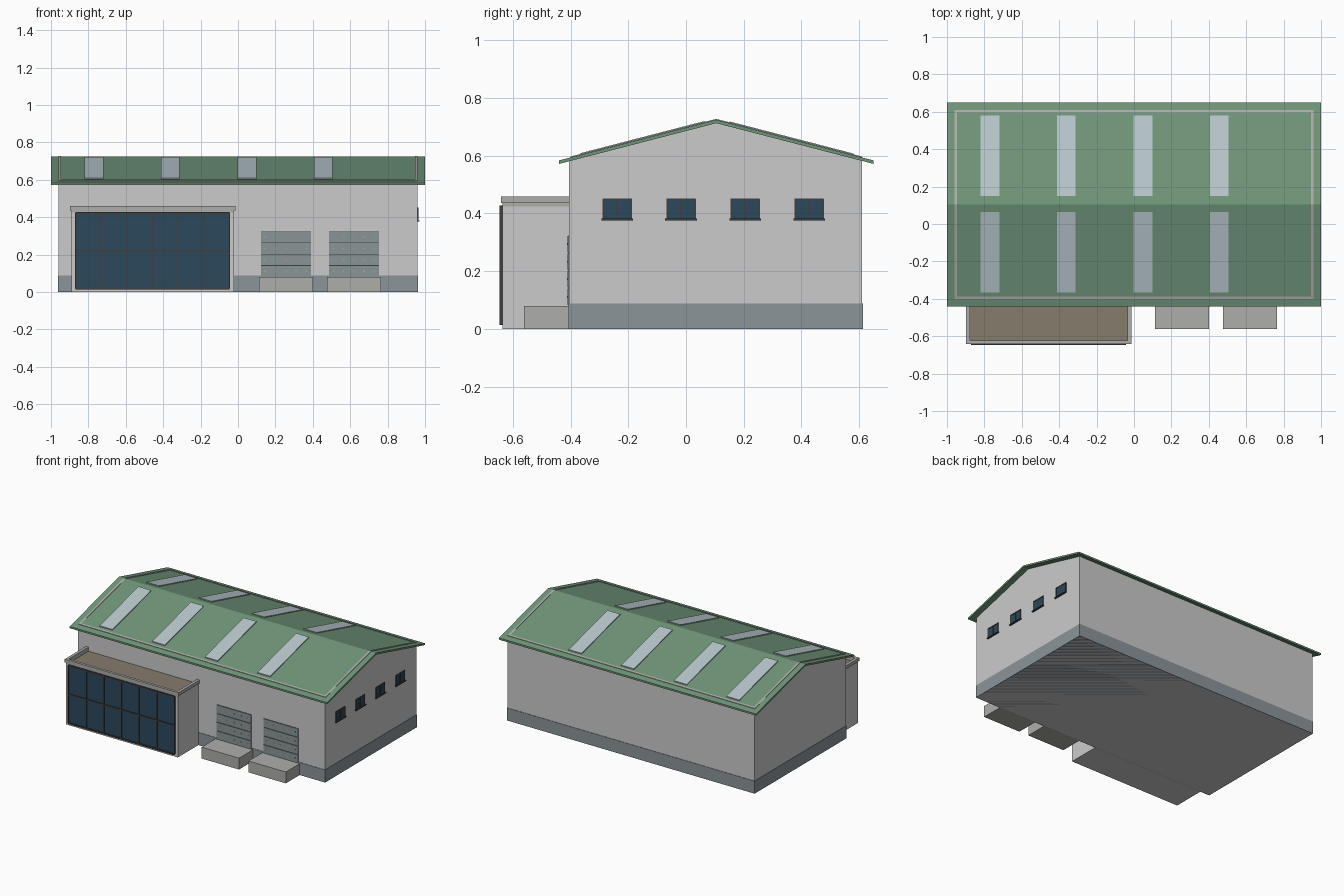
import bpy, bmesh, math

if "Cube" in bpy.data.objects:
    bpy.data.objects.remove(bpy.data.objects["Cube"])


def material(name, rgb):
    m = bpy.data.materials.new(name)
    m.diffuse_color = (*rgb, 1)
    m.use_nodes = True
    m.node_tree.nodes["Principled BSDF"].inputs["Base Color"].default_value = m.diffuse_color
    return m


GREEN = material("roof green", (0.16, 0.30, 0.19))
SKY = material("skylight", (0.47, 0.57, 0.60))
GLASS = material("dark glass", (0.025, 0.065, 0.11))
FRAME = material("dark frame", (0.05, 0.05, 0.055))
PLINTH = material("plinth grey", (0.26, 0.30, 0.32))
DOOR = material("door grey", (0.25, 0.30, 0.30))
BROWN = material("gravel", (0.24, 0.20, 0.15))
WALL = material("wall", (0.52, 0.52, 0.52))
TRIM = material("trim", (0.42, 0.42, 0.41))


def mesh_object(name, bm, mat):
    bmesh.ops.recalc_face_normals(bm, faces=bm.faces)
    me = bpy.data.meshes.new(name)
    bm.to_mesh(me)
    bm.free()
    ob = bpy.data.objects.new(name, me)
    bpy.context.collection.objects.link(ob)
    if mat:
        me.materials.append(mat)
    return ob


def boxes(name, ranges, mat=None):
    """One object made from boxes given as (x0, x1, y0, y1, z0, z1)."""
    bm = bmesh.new()
    for x0, x1, y0, y1, z0, z1 in ranges:
        vs = bmesh.ops.create_cube(bm, size=1)["verts"]
        for v in vs:
            v.co = (x0 if v.co.x < 0 else x1, y0 if v.co.y < 0 else y1,
                    z0 if v.co.z < 0 else z1)
    return mesh_object(name, bm, mat)


def extrude_x(name, profiles, mat=None):
    """Extrudes (x0, x1, [(y, z), ...]) profiles along x."""
    bm = bmesh.new()
    for x0, x1, pts in profiles:
        a = [bm.verts.new((x0, y, z)) for y, z in pts]
        b = [bm.verts.new((x1, y, z)) for y, z in pts]
        bm.faces.new(a)
        bm.faces.new(b)
        for i in range(len(pts)):
            j = (i + 1) % len(pts)
            bm.faces.new((a[i], a[j], b[j], b[i]))
    return mesh_object(name, bm, mat)


RIDGE, EAVE0, EAVE1 = 0.105, -0.44, 0.65
SLOPE = 0.141 / 0.545


def roof_z(y):
    return 0.725 - abs(y - RIDGE) * SLOPE


def slab(y0, y1, low, high):
    """Strip of the roof slope between two heights above its surface."""
    return [(y0, roof_z(y0) + low), (y1, roof_z(y1) + low),
            (y1, roof_z(y1) + high), (y0, roof_z(y0) + high)]


# Hall walls and plinth
Y0, Y1 = -0.405, 0.61
extrude_x("hall_walls", [(-0.96, 0.96, [
    (Y0, 0), (Y1, 0), (Y1, roof_z(Y1) - 0.008), (RIDGE, roof_z(RIDGE) - 0.008),
    (Y0, roof_z(Y0) - 0.008)])], WALL)
boxes("plinth", [(-0.963, 0.963, Y0 - 0.003, Y1 + 0.003, 0, 0.088)], PLINTH)

# Gable roof, border trim and skylights
ys = (EAVE0, RIDGE, EAVE1)
extrude_x("gable_roof", [(-1, 1, [(y, roof_z(y)) for y in ys] +
                          [(y, roof_z(y) - 0.012) for y in reversed(ys)])], GREEN)
border = []
for a, b in ((-0.40, RIDGE), (RIDGE, 0.61)):
    border += [(s * 0.947, s * 0.961, slab(a, b, -0.004, 0.003)) for s in (-1, 1)]
border += [(-0.947, 0.947, slab(a, a + 0.013, -0.004, 0.003)) for a in (-0.40, 0.597)]
extrude_x("roof_border_trim", border, TRIM)
extrude_x("skylights", [(x - 0.05, x + 0.05, slab(a, b, -0.004, 0.006))
                        for x in (-0.77, -0.362, 0.048, 0.456)
                        for a, b in ((-0.365, 0.065), (0.15, 0.58))], SKY)

# Showroom annex with recessed flat roof and parapet
AX0, AX1, AY = -0.89, -0.022, -0.636
boxes("annex_body", [(AX0, AX1, AY, Y0 + 0.01, 0, 0.425)], WALL)
boxes("annex_roof", [(AX0 + 0.01, AX1 - 0.01, AY + 0.01, Y0, 0.42, 0.43)], BROWN)
P0, P1 = AX0 - 0.008, AX1 + 0.008
boxes("annex_parapet", [
    (P0, P1, AY - 0.006, AY + 0.012, 0.437, 0.459),
    (P0, P0 + 0.02, AY + 0.012, Y0, 0.437, 0.459),
    (P1 - 0.02, P1, AY + 0.012, Y0, 0.437, 0.459),
    (AX0, AX1, AY, AY + 0.012, 0.425, 0.437),
    (AX0, AX0 + 0.012, AY + 0.012, Y0, 0.425, 0.437),
    (AX1 - 0.012, AX1, AY + 0.012, Y0, 0.425, 0.437)], TRIM)

# Showroom glazing and mullions
GX0, GX1, GZ0, GZ1 = -0.868, -0.046, 0.018, 0.422
boxes("showroom_glass", [(GX0, GX1, AY - 0.004, AY + 0.004, GZ0, GZ1)], GLASS)
step = (GX1 - GX0) / 6
bars = [(GX0 + i * step - 0.004, GX0 + i * step + 0.004, AY - 0.01, AY, GZ0, GZ1)
        for i in range(7)]
bars += [(GX0, GX1, AY - 0.01, AY, z - 0.005, z + 0.005) for z in (GZ0, 0.22, GZ1)]
boxes("showroom_mullions", bars, FRAME)

# Loading docks and sectional doors
docks, panels, rivets, gaps = [], [], [], []
for c in (0.256, 0.62):
    docks.append((c - 0.145, c + 0.145, -0.562, Y0, 0, 0.08))
    gaps.append((c - 0.134, c + 0.134, Y0 - 0.002, Y0 + 0.01, 0.08, 0.323))
    for i in range(4):
        z = 0.08 + i * 0.061
        panels.append((c - 0.134, c + 0.134, Y0 - 0.006, Y0, z + 0.002, z + 0.059))
        for k in range(5):
            x = c - 0.11 + k * 0.055
            rivets.append((x - 0.003, x + 0.003, Y0 - 0.008, Y0, z + 0.028, z + 0.034))
boxes("loading_docks", docks, TRIM)
boxes("door_backing", gaps, FRAME)
boxes("door_panels", panels, DOOR)
boxes("door_studs", rivets, TRIM)

# Gable windows on the right side
glass, frames = [], []
for y in (-0.238, -0.017, 0.205, 0.427):
    glass.append((0.955, 0.962, y - 0.05, y + 0.05, 0.38, 0.45))
    frames += [(0.955, 0.965, y + d - 0.003, y + d + 0.003, 0.38, 0.45)
               for d in (-0.048, 0.0, 0.048)]
    frames += [(0.955, 0.965, y - 0.05, y + 0.05, 0.446, 0.452),
               (0.955, 0.971, y - 0.055, y + 0.055, 0.376, 0.382)]
boxes("window_glass", glass, GLASS)
boxes("window_frames", frames, FRAME)
